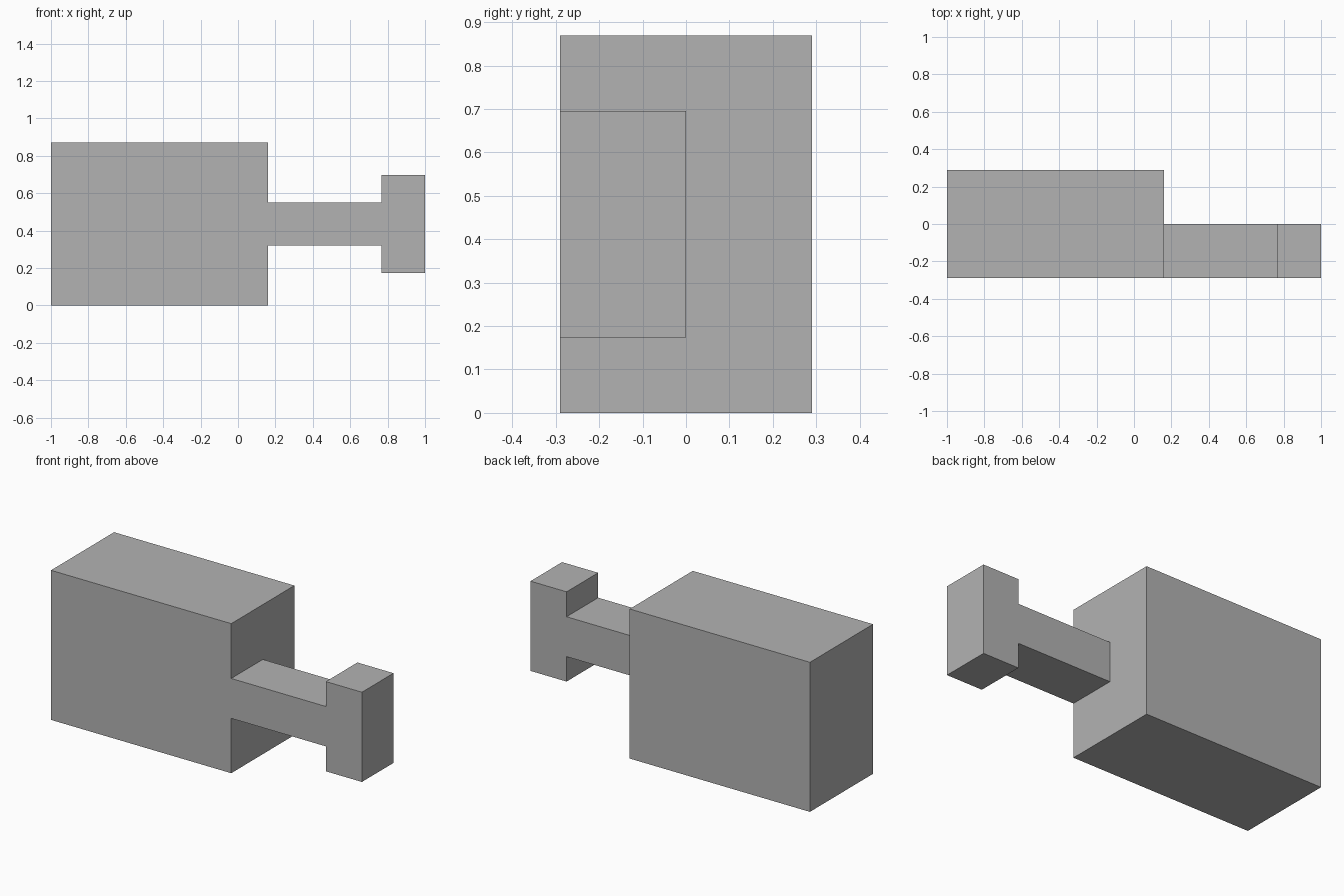
import bpy
import bmesh

cube = bpy.data.objects.get("Cube")
if cube:
    bpy.data.objects.remove(cube, do_unlink=True)

U = 2 / 6.9            # base module: overall length is 6.9 modules
FRONT = -U             # shared flush front plane
MID = 1.5 * U          # height of the horizontal centre line
BODY_END = -1 + 4 * U  # where the neck meets the body
HEAD_START = 1 - 0.8 * U

grey = bpy.data.materials.new("plain grey")
grey.use_nodes = True
colour = (0.45, 0.45, 0.45, 1)
grey.diffuse_color = colour
grey.node_tree.nodes["Principled BSDF"].inputs["Base Color"].default_value = colour


def extrude_profile(name, points, depth, open_end=None):
    """Extrude an x-z outline back from the front plane; optionally leave
    the hidden contact face at x = open_end out."""
    bm = bmesh.new()
    face = bm.faces.new([bm.verts.new((x, FRONT, z)) for x, z in points])
    result = bmesh.ops.extrude_face_region(bm, geom=[face], use_keep_orig=True)
    moved = [v for v in result["geom"] if isinstance(v, bmesh.types.BMVert)]
    bmesh.ops.translate(bm, vec=(0, depth, 0), verts=moved)
    bmesh.ops.recalc_face_normals(bm, faces=bm.faces[:])
    if open_end is not None:
        hidden = [f for f in bm.faces
                  if all(abs(v.co.x - open_end) < 1e-4 for v in f.verts)]
        bmesh.ops.delete(bm, geom=hidden, context="FACES_ONLY")
    mesh = bpy.data.meshes.new(name)
    bm.to_mesh(mesh)
    bm.free()
    mesh.materials.append(grey)
    obj = bpy.data.objects.new(name, mesh)
    bpy.context.collection.objects.link(obj)
    return obj


# Large block
extrude_profile("body_block", [(-1, 0), (BODY_END, 0),
                               (BODY_END, 3 * U), (-1, 3 * U)], 2 * U)

# Neck and head as one T-shaped piece, half as deep as the block
lower = [(BODY_END, -0.4 * U), (HEAD_START, -0.4 * U),
         (HEAD_START, -0.9 * U), (1, -0.9 * U)]
outline = lower + [(x, -z) for x, z in reversed(lower)]
extrude_profile("neck_and_head", [(x, MID + z) for x, z in outline], U,
                open_end=BODY_END)
